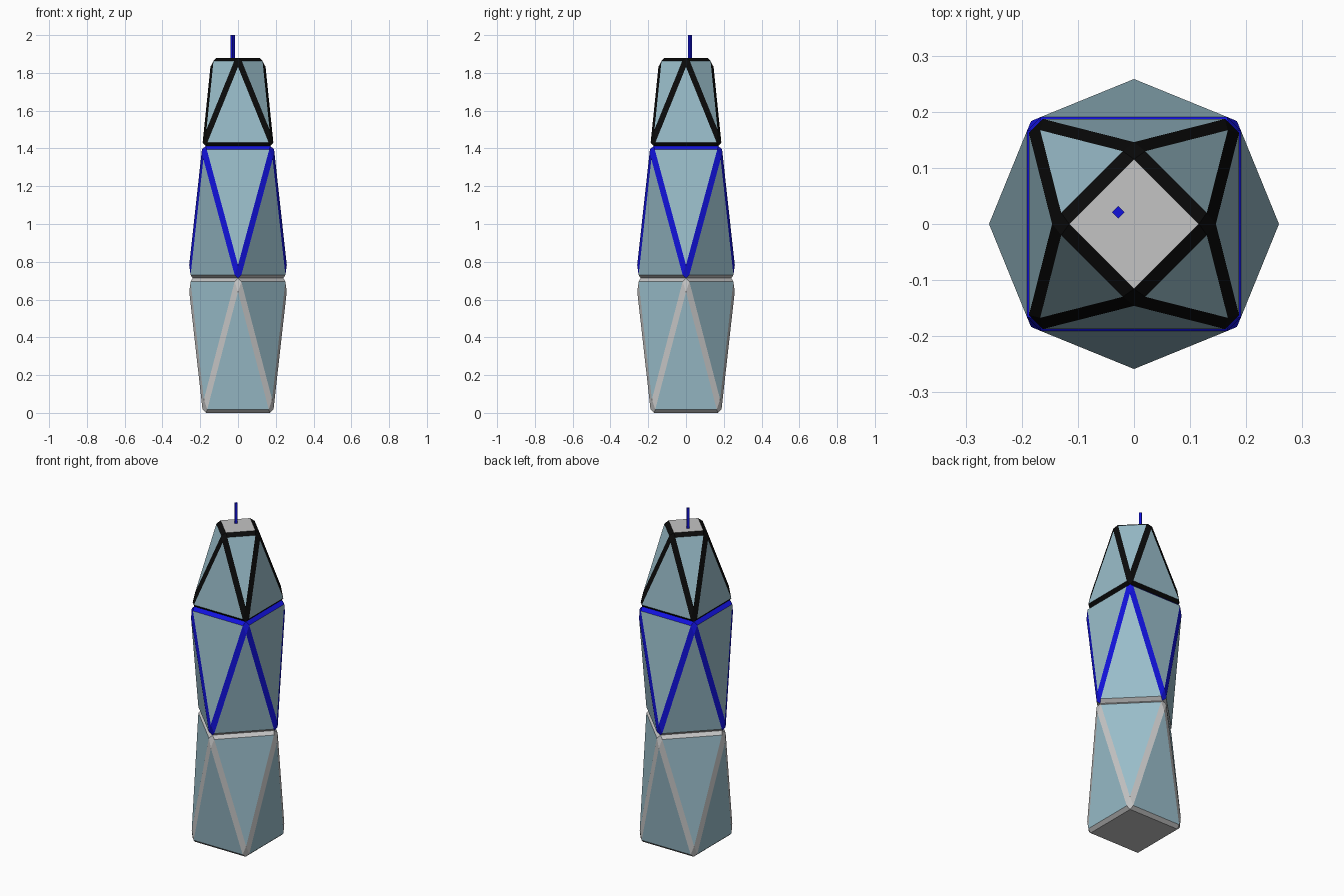
import bpy, bmesh, math

cube = bpy.data.objects.get("Cube")
if cube:
    bpy.data.objects.remove(cube, do_unlink=True)


def material(name, rgb):
    m = bpy.data.materials.new(name)
    m.use_nodes = True
    m.diffuse_color = (*rgb, 1)
    m.node_tree.nodes["Principled BSDF"].inputs["Base Color"].default_value = (*rgb, 1)
    return m


glass = material("pale blue glass", (0.32, 0.51, 0.59))
grey = material("light grey", (0.55, 0.55, 0.55))
blue = material("strong blue", (0.006, 0.006, 0.72))
black = material("black", (0.003, 0.003, 0.003))

BEVEL = 0.018


def ring(bm, radius, z, turned):
    """Four corners: a diamond, or a square when turned by an eighth."""
    start = math.pi / 4 if turned else 0
    return [bm.verts.new((radius * math.cos(start + i * math.pi / 2),
                          radius * math.sin(start + i * math.pi / 2), z))
            for i in range(4)]


def section(name, low, high, low_square, frame, sill):
    """Twisted block whose glass panels meet at flat framing strips."""
    bm = bmesh.new()
    a = ring(bm, *low, low_square)
    b = ring(bm, *high, not low_square)
    bm.faces.new(a[::-1])
    bm.faces.new(b)
    shift = 1 if low_square else 0
    for i in range(4):
        j = (i + 1) % 4
        top = b[(i + shift) % 4]
        bm.faces.new((a[i], a[j], top))
        bm.faces.new((a[j], b[(i + 1 + shift) % 4], top))
    bmesh.ops.recalc_face_normals(bm, faces=bm.faces[:])
    # framing strips along every edge
    bmesh.ops.bevel(bm, geom=bm.edges[:] + bm.verts[:], offset=BEVEL,
                    offset_type='OFFSET', segments=1, profile=0.5,
                    affect='EDGES', material=1)
    bm.normal_update()
    for f in bm.faces:
        z = f.normal.z
        if abs(z) > 0.99:
            f.material_index = 2          # floor and roof plates
        elif f.material_index == 1 and z < -0.6:
            f.material_index = 3          # lower sill strips
    mesh = bpy.data.meshes.new(name)
    bm.to_mesh(mesh)
    bm.free()
    for m in (glass, frame, grey, sill):
        mesh.materials.append(m)
    obj = bpy.data.objects.new(name, mesh)
    bpy.context.collection.objects.link(obj)
    return obj


# ring sizes: corner radius and height
root2 = math.sqrt(2)
base = (0.186 * root2, 0.0)
waist = (0.266, 0.713)
shoulder = (0.189 * root2, 1.413)
crown = (0.141, 1.88)

section("lower_section", base, waist, True, grey, grey)
section("middle_section", waist, shoulder, False, blue, grey)
section("upper_section", shoulder, crown, True, black, black)

# roof mast
bpy.ops.mesh.primitive_cylinder_add(vertices=4, radius=0.011, depth=0.13,
                                    location=(-0.028, 0.021, 1.935))
mast = bpy.context.object
mast.name = "mast"
mast.data.materials.append(blue)
